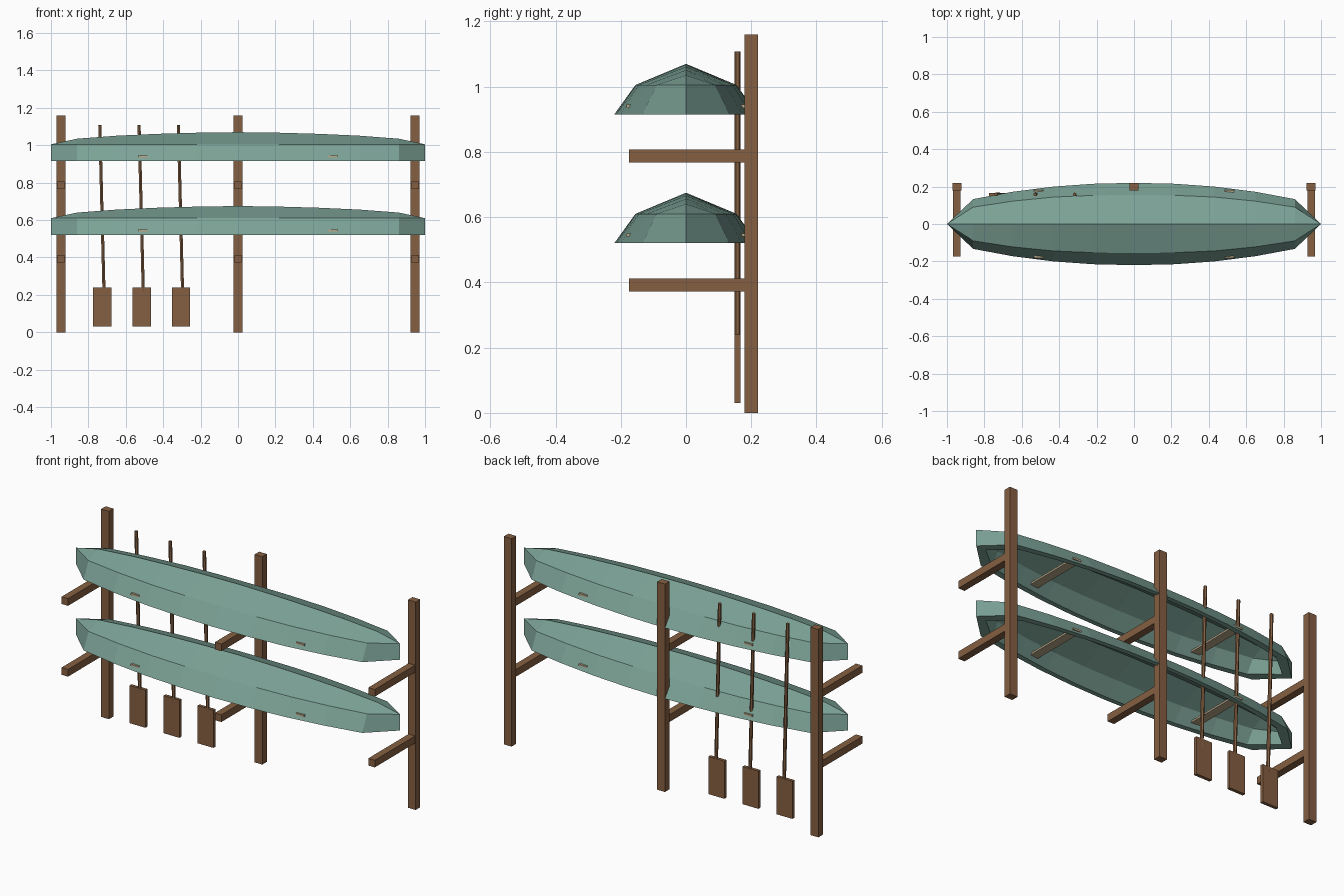
import bpy, bmesh, math
from mathutils import Vector

if "Cube" in bpy.data.objects:
    bpy.data.objects.remove(bpy.data.objects["Cube"])


def material(name, rgb):
    m = bpy.data.materials.new(name)
    m.diffuse_color = (*rgb, 1)
    m.use_nodes = True
    m.node_tree.nodes["Principled BSDF"].inputs["Base Color"].default_value = m.diffuse_color
    return m


WOOD = material("brown wood", (0.235, 0.117, 0.054))
HULL = material("sage green", (0.20, 0.36, 0.305))
SEAT = material("pale wood", (0.50, 0.40, 0.26))


def finish(name, bm, mat):
    bmesh.ops.recalc_face_normals(bm, faces=bm.faces)
    mesh = bpy.data.meshes.new(name)
    bm.to_mesh(mesh)
    bm.free()
    mesh.materials.append(mat)
    ob = bpy.data.objects.new(name, mesh)
    bpy.context.collection.objects.link(ob)
    return ob


def box(name, lo, hi, mat):
    bm = bmesh.new()
    bmesh.ops.create_cube(bm, size=1)
    for v in bm.verts:
        v.co = [lo[i] + (v.co[i] + 0.5) * (hi[i] - lo[i]) for i in range(3)]
    return finish(name, bm, mat)


# Half-hull stations: x, rim half-width, chine half-width, keel height above rim
HALF = [(0.0, 0.22, 0.155, 0.155), (0.22, 0.215, 0.153, 0.152),
        (0.43, 0.20, 0.144, 0.146), (0.65, 0.172, 0.122, 0.136),
        (0.86, 0.133, 0.09, 0.120), (1.0, 0.0, 0.0, 0.09)]
STATIONS = [(-x, a, b, c) for x, a, b, c in HALF[:0:-1]] + HALF


def skin(bm, z, x_scale, inset, drop):
    """One layer of the hull; returns its rim as rows of (left, right)."""
    rows = []
    for x, rim, chine, keel in STATIONS:
        r, c = max(rim - inset, 0), max(chine - inset, 0)
        pts = [(-r, 0), (-c, 0.09 - drop), (0, keel - drop), (c, 0.09 - drop), (r, 0)]
        rows.append([bm.verts.new((x * x_scale, y, z + h)) for y, h in pts])
    for a, b in zip(rows, rows[1:]):
        for i in range(4):
            bm.faces.new((a[i], a[i + 1], b[i + 1], b[i]))
    return [(r[0], r[-1]) for r in rows]


def canoe(level, z):
    # Upturned shell: outer skin, inner skin and the flat rim joining them
    bm = bmesh.new()
    outer = skin(bm, z, 1.0, 0, 0)
    inner = skin(bm, z, 0.94, 0.025, 0.02)
    for i in range(len(outer) - 1):
        for s in (0, 1):
            bm.faces.new((outer[i][s], outer[i + 1][s], inner[i + 1][s], inner[i][s]))
    bmesh.ops.remove_doubles(bm, verts=bm.verts, dist=1e-5)
    bmesh.ops.dissolve_degenerate(bm, edges=bm.edges, dist=1e-5)
    finish(f"{level}_canoe", bm, HULL)
    # Cross seats whose ends just show through the hull
    for side, x in (("left", -0.51), ("right", 0.51)):
        box(f"{level}_{side}_seat", (x - 0.025, -0.182, z + 0.02),
            (x + 0.025, 0.182, z + 0.03), SEAT)


canoe("lower", 0.52)
canoe("upper", 0.915)

# Rack posts with two arms each
for label, x in (("left", -0.947), ("middle", 0.0), ("right", 0.947)):
    box(f"{label}_post", (x - 0.024, 0.18, 0), (x + 0.024, 0.22, 1.16), WOOD)
    for level, z in (("lower", 0.372), ("upper", 0.767)):
        box(f"{level}_{label}_arm", (x - 0.02, -0.175, z), (x + 0.02, 0.185, z + 0.04), WOOD)

# Paddles: upright blade with a slightly leaning shaft
for n, x in enumerate((-0.725, -0.515, -0.305), 1):
    box(f"paddle_blade_{n}", (x - 0.049, 0.149, 0.03), (x + 0.049, 0.167, 0.24), WOOD)
    low, top = Vector((x + 0.009, 0.158, 0.20)), Vector((x - 0.014, 0.158, 1.108))
    axis = top - low
    bm = bmesh.new()
    bmesh.ops.create_cone(bm, cap_ends=True, segments=6, radius1=0.0095,
                          radius2=0.0095, depth=axis.length)
    shaft = finish(f"paddle_shaft_{n}", bm, WOOD)
    shaft.location = (low + top) / 2
    shaft.rotation_euler = (0, math.atan2(axis.x, axis.z), 0)
